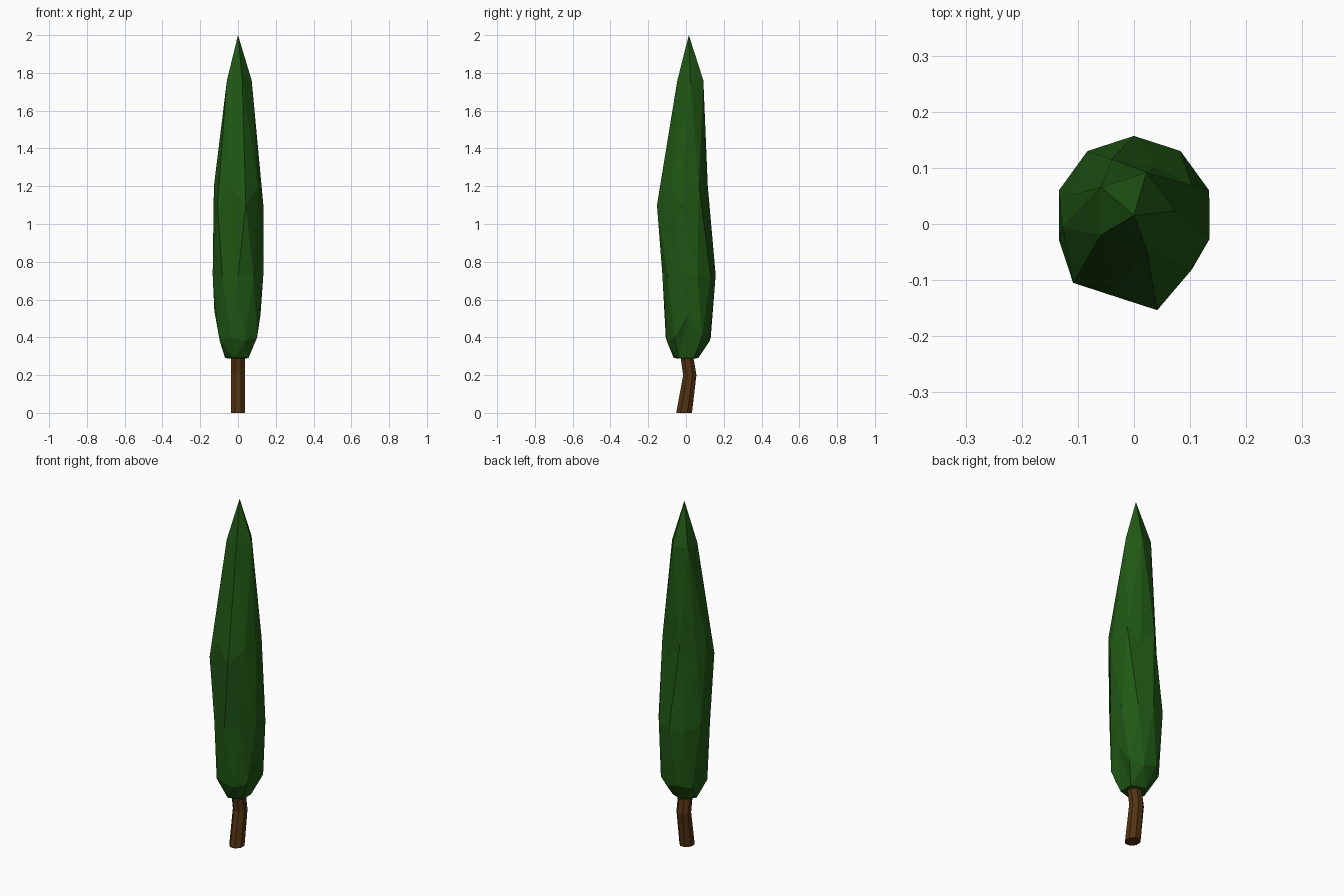
import bpy, bmesh, math

if "Cube" in bpy.data.objects:
    bpy.data.objects.remove(bpy.data.objects["Cube"])


def finish(name, bm, color):
    bmesh.ops.recalc_face_normals(bm, faces=bm.faces[:])
    mesh = bpy.data.meshes.new(name)
    bm.to_mesh(mesh)
    bm.free()
    mat = bpy.data.materials.new(name + "_material")
    mat.diffuse_color = color
    mat.use_nodes = True
    mat.node_tree.nodes["Principled BSDF"].inputs["Base Color"].default_value = mat.diffuse_color
    mesh.materials.append(mat)
    obj = bpy.data.objects.new(name, mesh)
    bpy.context.collection.objects.link(obj)
    return obj


# Foliage: icosphere whose rings are stretched into a cypress shape
# sphere height: (new height, radius scale, y offset)
rings = {
    1.0: (2.0, 0.14, 0.015),
    0.851: (1.76, 0.138, 0.023),
    0.526: (1.20, 0.150, -0.006),
    0.447: (1.10, 0.150, -0.026),
    0.0: (0.73, 0.141, 0.016),
    -0.447: (0.40, 0.140, 0.012),
    -0.526: (0.38, 0.140, 0.012),
    -0.851: (0.29, 0.130, 0.0),
    -1.0: (0.285, 0.13, 0.01),
}
bm = bmesh.new()
bmesh.ops.create_icosphere(bm, subdivisions=2, radius=1.0)
for v in bm.verts:
    key = min(rings, key=lambda k: abs(k - v.co.z))
    z, r, oy = rings[key]
    # the lower vertices on the x axis sit higher
    if key in (-0.447, -0.526) and abs(v.co.y) < 0.01:
        z += 0.14
    v.co = (v.co.x * r, v.co.y * r + oy, z)
finish("foliage", bm, (0.014, 0.095, 0.007, 1))

# Trunk: eight-sided tube with a bend
sides = 8
path = [(0.0, -0.01, 0.045), (0.20, 0.020, 0.038), (0.36, -0.005, 0.036)]
bm = bmesh.new()
loops = []
for z, y, ry in path:
    loops.append([
        bm.verts.new((0.040 * math.cos(a), y + ry * math.sin(a), z))
        for a in (2 * math.pi * (i + 0.5) / sides for i in range(sides))])
for low, high in zip(loops, loops[1:]):
    for i in range(sides):
        j = (i + 1) % sides
        bm.faces.new((low[i], low[j], high[j], high[i]))
bm.faces.new(loops[0])
bm.faces.new(loops[-1])
finish("trunk", bm, (0.085, 0.033, 0.006, 1))
